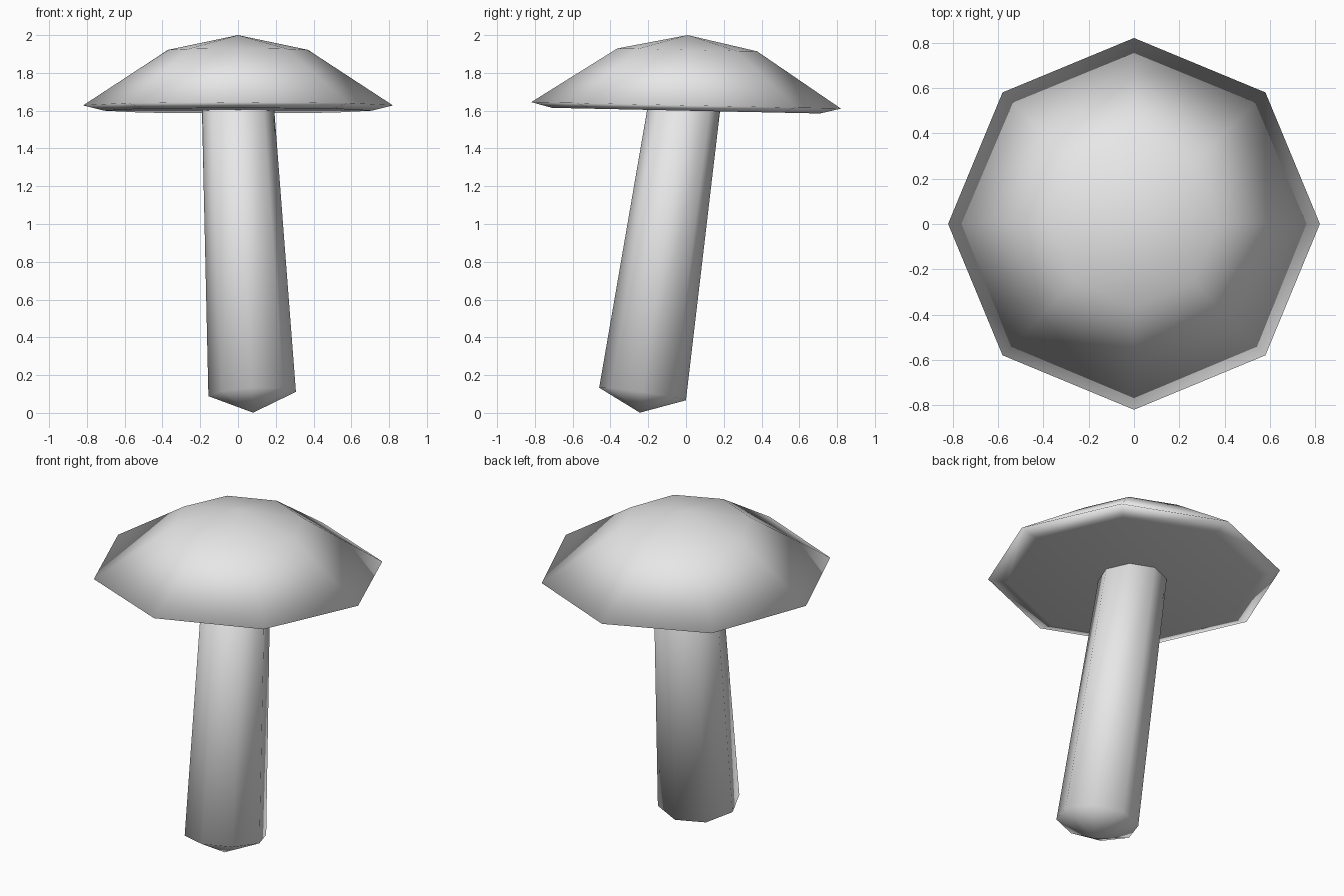
import bpy
import bmesh
from math import cos, sin, tau
from mathutils import Vector, Matrix

SIDES = 8

cube = bpy.data.objects.get("Cube")
if cube:
    bpy.data.objects.remove(cube, do_unlink=True)

grey = bpy.data.materials.new("plain_grey")
grey.use_nodes = True
colour = (0.8, 0.8, 0.8, 1)
grey.diffuse_color = colour
grey.node_tree.nodes["Principled BSDF"].inputs["Base Color"].default_value = colour


def lathe(name, start, rings, end, matrix):
    """Smooth eight-sided solid: rings of (radius, height) between two poles."""
    bm = bmesh.new()
    loops = []
    for radius, height in rings:
        loops.append([bm.verts.new((radius * cos(tau * i / SIDES),
                                    radius * sin(tau * i / SIDES), height))
                      for i in range(SIDES)])
    low, high = bm.verts.new((0, 0, start)), bm.verts.new((0, 0, end))
    for i in range(SIDES):
        j = (i + 1) % SIDES
        bm.faces.new((low, loops[0][j], loops[0][i]))
        bm.faces.new((high, loops[-1][i], loops[-1][j]))
        for a, b in zip(loops, loops[1:]):
            bm.faces.new((a[i], a[j], b[j], b[i]))
    bm.transform(matrix)
    bmesh.ops.recalc_face_normals(bm, faces=bm.faces)
    for face in bm.faces:
        face.smooth = True
    mesh = bpy.data.meshes.new(name)
    bm.to_mesh(mesh)
    bm.free()
    mesh.materials.append(grey)
    obj = bpy.data.objects.new(name, mesh)
    bpy.context.collection.objects.link(obj)
    return obj


# Cap: shallow dome with a thin bevelled underside, tipped slightly backward
cap_tilt = Matrix.Translation((0, 0, 1.6)) @ Matrix.Rotation(-0.021, 4, "X")
lathe("cap", 0, [(0.71, 0), (0.82, 0.028), (0.37, 0.322)], 0.4, cap_tilt)

# Stalk: leaning taper with a blunt pointed foot
foot, top = Vector((0.075, -0.23, 0.1)), Vector((-0.002, -0.005, 1.65))
axis = top - foot
lean = Matrix.Translation(foot) @ Vector((0, 0, 1)).rotation_difference(axis).to_matrix().to_4x4()
lathe("stalk", -0.1, [(0.232, 0), (0.19, axis.length)], axis.length + 0.1, lean)
